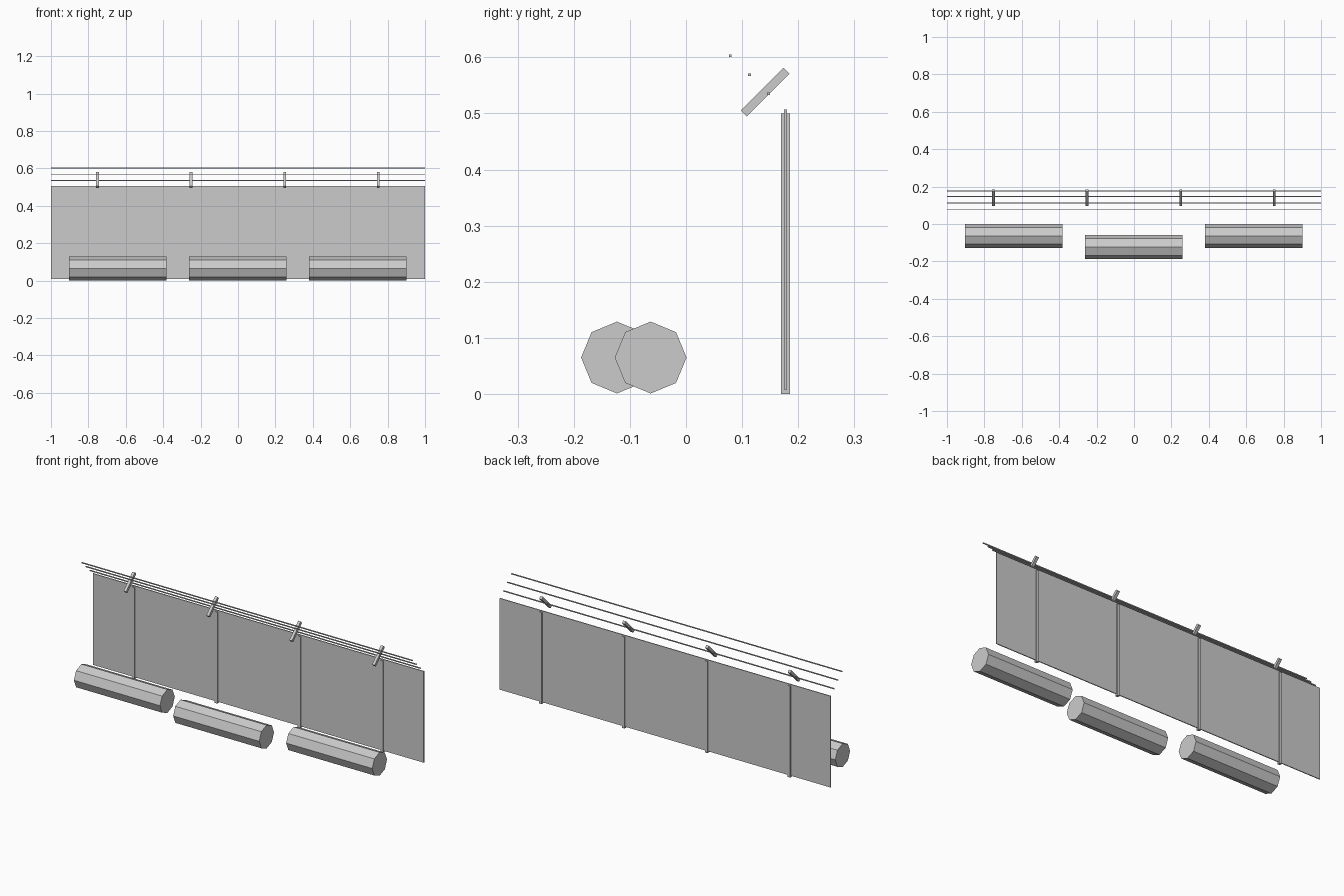
import bpy, math

if "Cube" in bpy.data.objects:
    bpy.data.objects.remove(bpy.data.objects["Cube"])

grey = bpy.data.materials.new("light_grey")
grey.diffuse_color = (0.6, 0.6, 0.6, 1)
grey.use_nodes = True
grey.node_tree.nodes["Principled BSDF"].inputs["Base Color"].default_value = grey.diffuse_color


def box(name, loc, size, tilt=0.0):
    bpy.ops.mesh.primitive_cube_add(size=1, location=loc)
    ob = bpy.context.object
    ob.name = name
    ob.scale = size
    ob.rotation_euler = (tilt, 0, 0)
    ob.data.materials.append(grey)


def log(name, x, y):
    # eight-sided bar lying along x
    bpy.ops.mesh.primitive_cylinder_add(vertices=8, radius=0.064, depth=0.52,
                                        location=(x, y, 0.065),
                                        rotation=(0, math.pi / 2, 0))
    ob = bpy.context.object
    ob.name = name
    ob.data.materials.append(grey)


FENCE_Y = 0.1775

# thin fence panel
box("fence_panel", (0, FENCE_Y, 0.2575), (2, 0.005, 0.499))

# posts, each with a leaning arm above
for i, x in enumerate((-0.752, -0.252, 0.25, 0.75)):
    box(f"post_{i}", (x, FENCE_Y, 0.25), (0.0155, 0.0155, 0.5))
    box(f"arm_{i}", (x, 0.141, 0.538), (0.0155, 0.108, 0.0155), math.radians(45))

# three wires along the top
for i in range(3):
    box(f"wire_{i}", (0, 0.147 - 0.034 * i, 0.535 + 0.034 * i), (2, 0.005, 0.005))

# barrier logs, the middle one set forward
for i, (x, y) in enumerate(((-0.643, -0.063), (-0.001, -0.123), (0.64, -0.063))):
    log(f"barrier_log_{i}", x, y)
